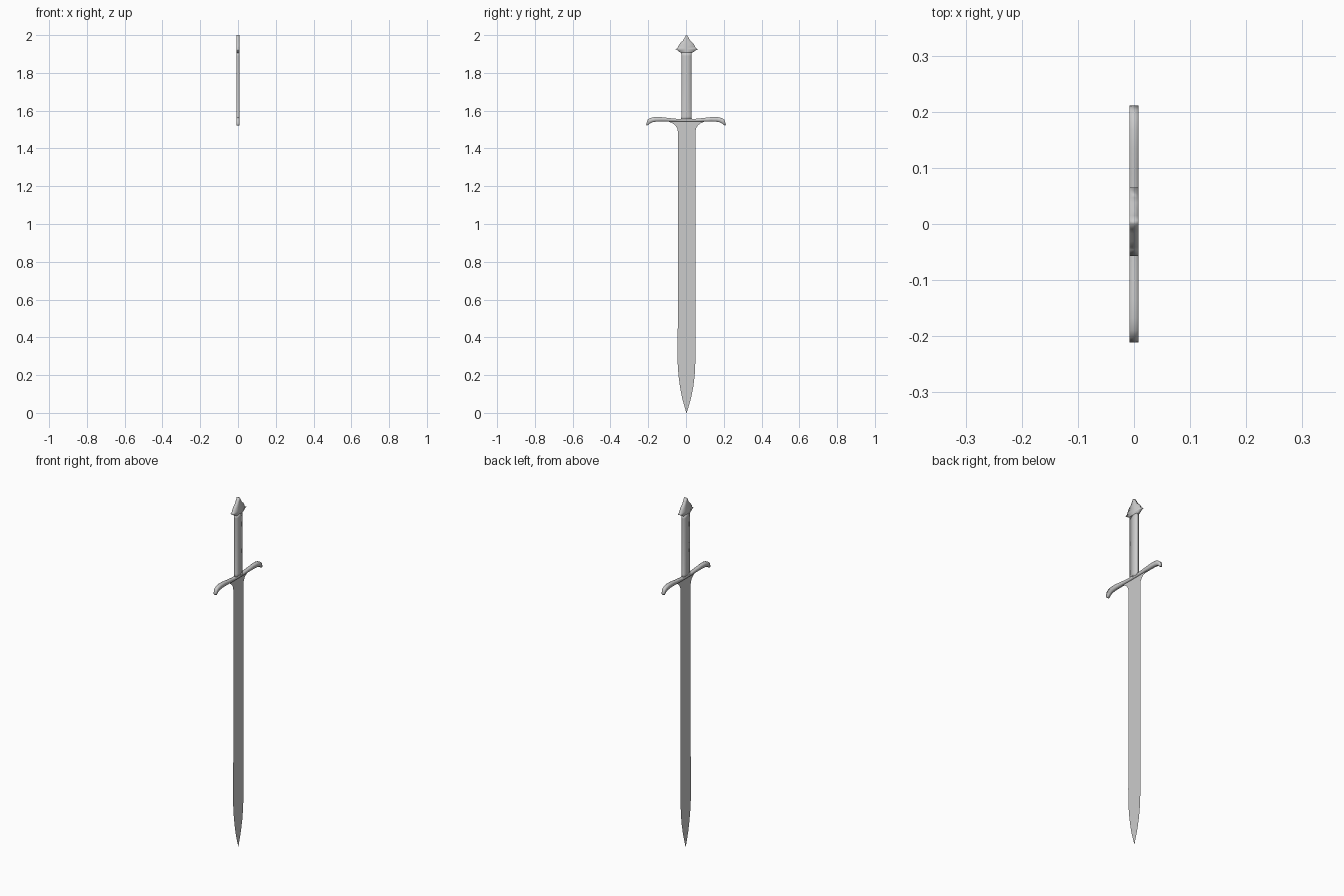
import bpy


def strip(name, rails, half=0.0, smooth=True):
    """Ladder of (y, z) point rows; half > 0 gives it front, back and rim walls."""
    n, w = len(rails), len(rails[0])
    verts, faces = [], []
    sides = [half, -half] if half else [0.0]
    for x in sides:
        verts += [(x, y, z) for row in rails for y, z in row]
    for s in range(len(sides)):
        o = s * n * w
        for i in range(n - 1):
            for j in range(w - 1):
                a = o + i * w + j
                f = (a, a + 1, a + w + 1, a + w)
                faces.append(f if s == 0 else f[::-1])
    if half:
        ring = (list(range(w)) + [i * w + w - 1 for i in range(1, n)]
                + [(n - 1) * w + j for j in range(w - 2, -1, -1)]
                + [i * w for i in range(n - 2, 0, -1)])
        o = n * w
        for a, b in zip(ring, ring[1:] + ring[:1]):
            faces.append((b, a, a + o, b + o))
    mesh = bpy.data.meshes.new(name)
    mesh.from_pydata(verts, [], faces)
    mesh.update()
    obj = bpy.data.objects.new(name, mesh)
    bpy.context.collection.objects.link(obj)
    mesh.polygons.foreach_set("use_smooth", [smooth] * len(mesh.polygons))
    return obj


MID, HALF = 0.003, 0.008


def rows(profile, mid=MID):
    """Left edge, centre and right edge at each height."""
    return [[(l, z), (mid, z), (r, z)] for z, l, r in profile]


# Blade: a flat sheet with a centre seam
strip("blade", rows([
    (0.0, 0.002, 0.004), (0.03, -0.007, 0.013), (0.08, -0.021, 0.027),
    (0.14, -0.032, 0.039), (0.20, -0.040, 0.046), (0.26, -0.044, 0.049),
    (0.34, -0.045, 0.050), (0.5, -0.043, 0.050), (1.02, -0.043, 0.050),
    (1.49, -0.043, 0.050)]), smooth=False)

# Flared blade collar below the guard, also a flat sheet
strip("blade_collar", rows([
    (1.49, -0.043, 0.050), (1.505, -0.046, 0.053), (1.52, -0.055, 0.061),
    (1.532, -0.069, 0.075), (1.545, -0.098, 0.104)]), smooth=False)

# Cross guard: upper and lower edge, curling down at both ends
half_guard = [(0.207, 1.541, 0.200, 1.524), (0.203, 1.552, 0.190, 1.533),
              (0.190, 1.561, 0.176, 1.539), (0.168, 1.566, 0.158, 1.542),
              (0.135, 1.566, 0.132, 1.543), (0.09, 1.561, 0.09, 1.543),
              (0.04, 1.556, 0.04, 1.542)]
tip = [(0.211, 1.528, 0.207, 1.521)]
right = tip + half_guard
guard = [[(-by, bz), (-ty, tz)] for ty, tz, by, bz in right]
guard += [[(by, bz), (ty, tz)] for ty, tz, by, bz in reversed(right)]
strip("cross_guard", [r[::-1] for r in guard], HALF)

# Grip: slim bar between guard and pommel
strip("grip", rows([(1.55, -0.028, 0.032), (1.57, -0.024, 0.028),
                    (1.74, -0.024, 0.028), (1.89, -0.024, 0.028),
                    (1.908, -0.026, 0.030)]), HALF)

# Pommel: side spikes under a pointed onion shape
strip("pommel", rows([
    (1.905, -0.024, 0.030), (1.911, -0.035, 0.041), (1.919, -0.044, 0.050),
    (1.925, -0.057, 0.065), (1.930, -0.046, 0.052), (1.942, -0.041, 0.047),
    (1.957, -0.031, 0.038), (1.970, -0.017, 0.023), (1.983, -0.009, 0.015),
    (2.0, 0.000, 0.006)]), HALF)
